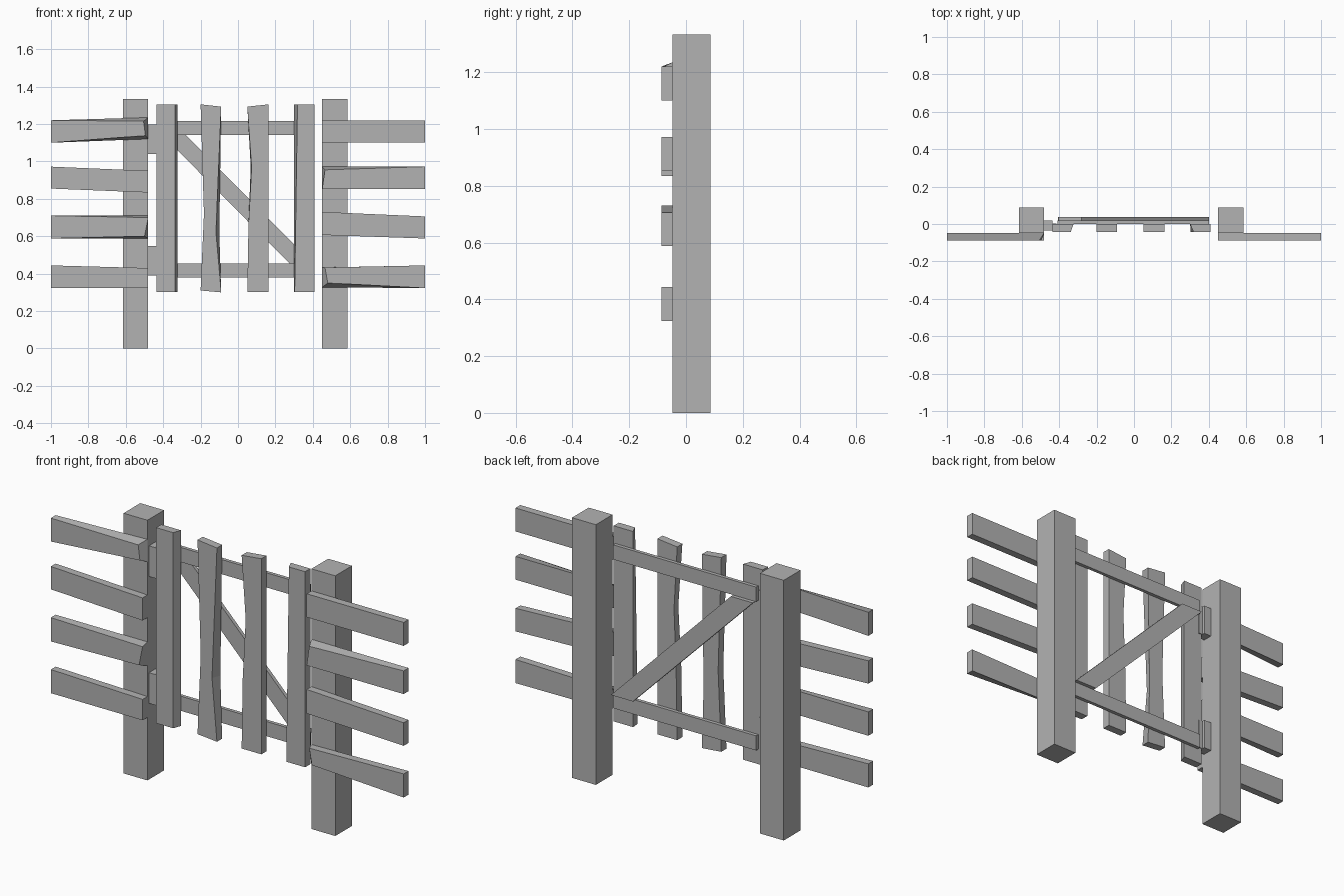
import bpy
import bmesh

default_cube = bpy.data.objects.get("Cube")
if default_cube:
    bpy.data.objects.remove(default_cube, do_unlink=True)

# One plain grey for the whole gate
grey = bpy.data.materials.new("weathered grey")
grey.use_nodes = True
grey_colour = (0.45, 0.45, 0.45, 1)
grey.diffuse_color = grey_colour
grey.node_tree.nodes["Principled BSDF"].inputs["Base Color"].default_value = grey_colour


def board(name, y_front, y_back, front, back=None):
    """Flat board between a front outline and a back outline of (x, z) points."""
    back = back or front
    bm = bmesh.new()
    front_verts = [bm.verts.new((x, y_front, z)) for x, z in front]
    back_verts = [bm.verts.new((x, y_back, z)) for x, z in back]
    bm.faces.new(front_verts)
    bm.faces.new(list(reversed(back_verts)))
    count = len(front_verts)
    for i in range(count):
        j = (i + 1) % count
        bm.faces.new((front_verts[i], back_verts[i], back_verts[j], front_verts[j]))
    bmesh.ops.recalc_face_normals(bm, faces=bm.faces)
    mesh = bpy.data.meshes.new(name)
    bm.to_mesh(mesh)
    bm.free()
    mesh.materials.append(grey)
    obj = bpy.data.objects.new(name, mesh)
    bpy.context.collection.objects.link(obj)
    return obj


def rectangle(left, right, bottom, top):
    return [(left, bottom), (right, bottom), (right, top), (left, top)]


# Square posts
POST_FRONT, POST_BACK = -0.048, 0.087
for name, left in (("right_post", -0.615), ("left_post", 0.45)):
    board(name, POST_FRONT, POST_BACK, rectangle(left, left + 0.135, 0, 1.333))


def fence_rail(name, outer_x, inner_x, outer, inner, chipped=None):
    """Rail from (bottom, top) heights at each end; chipped = inner front corners."""
    ends = [(outer_x, outer[0]), (outer_x, outer[1])]
    back = ends + [(inner_x, inner[1]), (inner_x, inner[0])]
    front = ends + list(chipped) if chipped else back
    board(name, -0.087, POST_FRONT, front, back)


# Fence rails on the model's right
right_rails = {
    "top": ((1.10, 1.22), (1.12, 1.235), [(-0.505, 1.215), (-0.495, 1.138)]),
    "upper": ((0.855, 0.972), (0.834, 0.95), None),
    "lower": ((0.588, 0.71), (0.588, 0.71), [(-0.48, 0.70), (-0.5, 0.60)]),
    "bottom": ((0.323, 0.444), (0.323, 0.43), None),
}
for level, shape in right_rails.items():
    fence_rail("right_rail_" + level, -1, -0.48, *shape)

# Fence rails on the model's left
left_rails = {
    "top": ((1.10, 1.22), (1.10, 1.22), None),
    "upper": ((0.853, 0.972), (0.853, 0.972), [(0.465, 0.955), (0.45, 0.853)]),
    "lower": ((0.588, 0.706), (0.607, 0.73), None),
    "bottom": ((0.323, 0.444), (0.327, 0.433), [(0.465, 0.433), (0.48, 0.35)]),
}
for level, shape in left_rails.items():
    fence_rail("left_rail_" + level, 1, 0.45, *shape)

# Gate pickets, with worn edges
PICKET_FRONT, PICKET_BACK = -0.042, 0
LOW, HIGH = 0.303, 1.305
board("picket_hinge_side", PICKET_FRONT, PICKET_BACK,
      rectangle(-0.435, -0.338, LOW, HIGH),
      rectangle(-0.435, -0.323, LOW, HIGH))


def bent_outline(waist_x):
    return [(-0.2, 0.31), (-0.09, 0.3), (waist_x, 0.62), (-0.09, 1.293),
            (-0.2, HIGH), (-0.182, 0.72)]


board("picket_bent", PICKET_FRONT, PICKET_BACK,
      bent_outline(-0.118), bent_outline(-0.1))


def notched_outline(notch_x):
    return [(0.05, LOW), (0.162, LOW), (0.162, HIGH), (0.05, 1.293),
            (notch_x, 0.97), (0.056, 0.66)]


board("picket_notched", PICKET_FRONT, PICKET_BACK,
      notched_outline(0.073), notched_outline(0.068))

board("picket_latch_side", PICKET_FRONT, PICKET_BACK,
      [(0.303, LOW), (0.41, LOW), (0.41, HIGH), (0.318, HIGH)],
      rectangle(0.3, 0.41, LOW, HIGH))

# Gate crossbars and diagonal brace
BAR_BACK, BRACE_BACK = 0.018, 0.037
for name, bottom in (("top_crossbar", 1.142), ("bottom_crossbar", 0.38)):
    board(name, PICKET_BACK, BAR_BACK, rectangle(-0.41, 0.4, bottom, bottom + 0.075))
board("diagonal_brace", BAR_BACK, BRACE_BACK,
      [(-0.405, 1.142), (0.275, 0.455), (0.4, 0.455), (-0.28, 1.142)])

# Hinges: a knuckle against the post and a leaf behind the picket
for name, bottom in (("top_hinge", 1.04), ("bottom_hinge", 0.39)):
    top = bottom + 0.157
    board(name + "_knuckle", -0.035, BAR_BACK, rectangle(-0.482, -0.437, bottom, top))
    board(name + "_leaf", -0.025, 0.004, rectangle(-0.437, -0.415, bottom, top))
